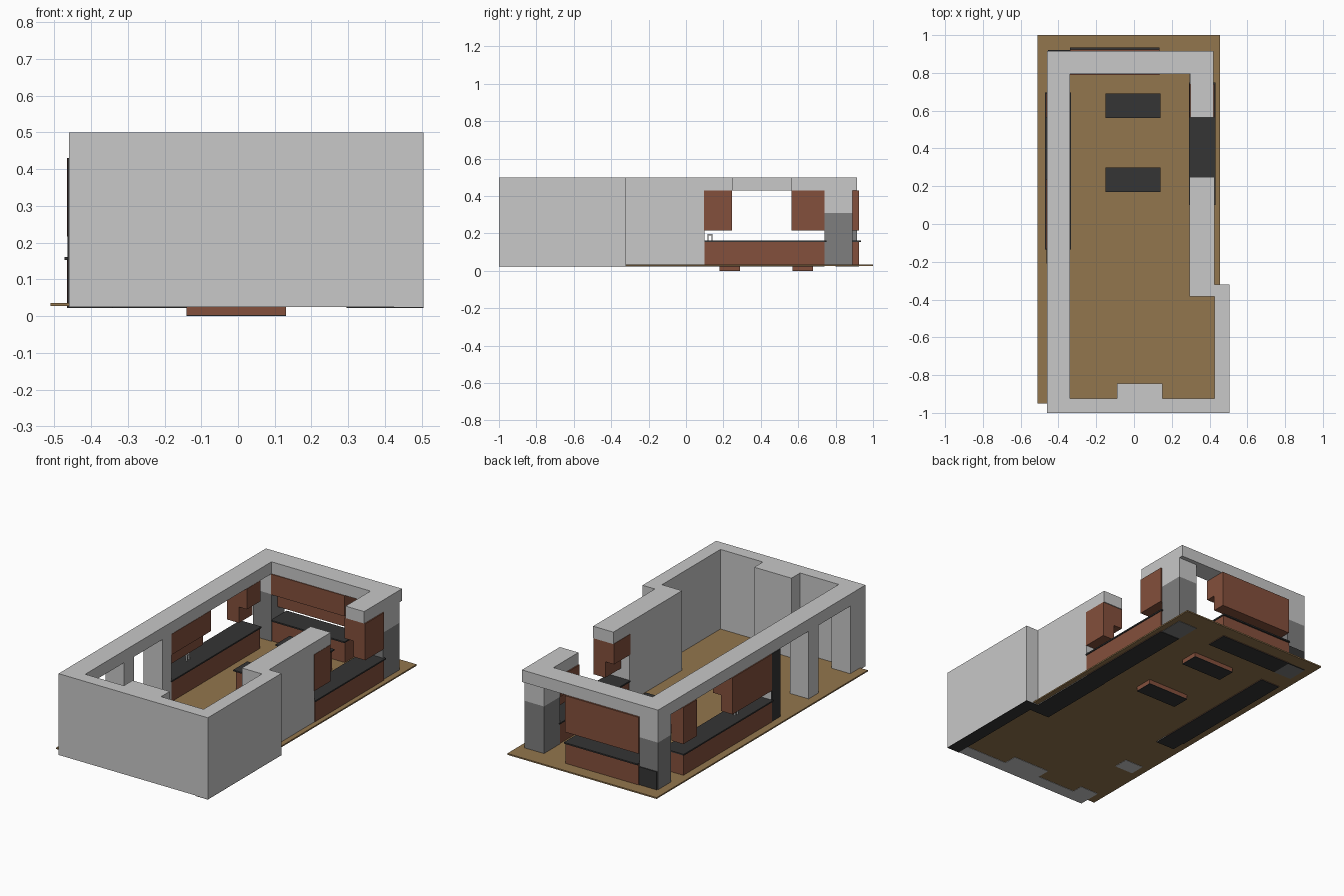
import bpy, bmesh

if "Cube" in bpy.data.objects:
    bpy.data.objects.remove(bpy.data.objects["Cube"])


def material(name, rgb):
    m = bpy.data.materials.new(name)
    m.diffuse_color = (*rgb, 1)
    m.use_nodes = True
    m.node_tree.nodes["Principled BSDF"].inputs["Base Color"].default_value = m.diffuse_color
    return m


WALL = material("light_grey", (0.58, 0.58, 0.58))
STONE = material("mid_grey", (0.21, 0.21, 0.21))
BROWN = material("red_brown", (0.23, 0.08, 0.045))
DARK = material("charcoal", (0.035, 0.035, 0.035))
WOOD = material("floor_tan", (0.29, 0.18, 0.075))


def prism(name, pts, z0, z1, mat):
    """Extrude a plan outline between two heights."""
    bm = bmesh.new()
    face = bm.faces.new([bm.verts.new((x, y, z0)) for x, y in pts])
    out = bmesh.ops.extrude_face_region(bm, geom=[face])
    for v in out["geom"]:
        if isinstance(v, bmesh.types.BMVert):
            v.co.z = z1
    bmesh.ops.recalc_face_normals(bm, faces=bm.faces)
    me = bpy.data.meshes.new(name)
    bm.to_mesh(me)
    bm.free()
    me.materials.append(mat)
    ob = bpy.data.objects.new(name, me)
    bpy.context.collection.objects.link(ob)
    return ob


def box(name, x, y, z, mat):
    return prism(name, [(x[0], y[0]), (x[1], y[0]), (x[1], y[1]), (x[0], y[1])], z[0], z[1], mat)


Z0, ZL, ZT = 0.025, 0.43, 0.5      # wall foot, lintel, wall top
ZM = 0.31                          # cabinet step / corner colour change
XL, XI = -0.46, -0.34              # left wall outer and inner faces

# Floor
box("floor", (-0.51, 0.455), (-0.95, 1.0), (0.027, 0.035), WOOD)

# Wall top ring: one continuous open band above the openings
prism("wall_top_band", [
    (XL, -1), (0.505, -1), (0.505, -0.32), (0.425, -0.32), (0.425, 0.25), (0.295, 0.25),
    (0.295, -0.385), (0.425, -0.385), (0.425, -0.925), (0.15, -0.925), (0.15, -0.845),
    (-0.09, -0.845), (-0.09, -0.925), (XI, -0.925), (XI, 0.795), (0.30, 0.795),
    (0.30, 0.565), (0.42, 0.565), (0.42, 0.915), (XL, 0.915)], ZL, ZT, WALL)

# Solid front and right walls below the band
prism("front_right_wall", [
    (XL, -1), (0.505, -1), (0.505, -0.32), (0.425, -0.32), (0.425, 0.10), (0.295, 0.10),
    (0.295, -0.385), (0.425, -0.385), (0.425, -0.925), (0.15, -0.925), (0.15, -0.845),
    (-0.09, -0.845), (-0.09, -0.925), (XI, -0.925), (XI, -0.86), (XL, -0.86)], Z0, ZL, WALL)

# Left wall pillars
for i, y in enumerate([(-0.565, -0.475), (-0.21, -0.13)]):
    box(f"left_pillar_{i}", (XL, XI), y, (Z0, ZL), WALL)
box("left_pillar_back_plate", (XL - 0.004, XL), (-0.21, -0.13), (Z0, ZL), DARK)

# Back corner pillars, dark below and light above
for side, x, y in [("left", (XL, XI), (0.795, 0.915)), ("right", (0.295, 0.42), (0.74, 0.89))]:
    box(f"{side}_corner_lower", x, y, (Z0, ZM), STONE)
    box(f"{side}_corner_upper", x, y, (ZM, ZL), WALL)
box("corner_back_plate", (-0.455, XI), (0.915, 0.921), (Z0, 0.14), DARK)

# Base counters with dark worktops and plinths
counters = {
    "left": ((-0.466, -0.34), (-0.13, 0.69), (-0.472, -0.334), (-0.135, 0.695)),
    "right": ((0.298, 0.427), (0.10, 0.74), (0.29, 0.432), (0.10, 0.75)),
    "back": ((-0.34, 0.13), (0.80, 0.925), (-0.34, 0.135), (0.79, 0.935)),
}
for n, (x, y, tx, ty) in counters.items():
    box(f"{n}_counter", x, y, (Z0, 0.153), BROWN)
    box(f"{n}_worktop", tx, ty, (0.153, 0.161), DARK)
    box(f"{n}_plinth", x, y, (0.022, Z0), DARK)
box("right_wall_plinth", (0.295, 0.425), (-0.385, 0.10), (0.022, Z0), DARK)
box("front_side_plinth", (0.425, 0.505), (-1.0, -0.32), (0.022, Z0), DARK)
box("left_pillar_plinth", (XL, XI), (-0.21, -0.13), (0.022, Z0), DARK)

# Islands
for i, y in enumerate([(0.18, 0.29), (0.57, 0.68)]):
    box(f"island_{i}", (-0.14, 0.13), y, (0.003, 0.15), BROWN)
    box(f"island_top_{i}", (-0.15, 0.14), (y[0] - 0.01, y[1] + 0.01), (0.15, 0.158), DARK)
    box(f"island_plinth_{i}", (-0.14, 0.13), y, (0.0, 0.003), DARK)

# Wall cabinets: deep upper half, shallow lower half set towards the outside
for i, y in enumerate([(-0.13, 0.235), (0.565, 0.69)]):
    box(f"left_cabinet_upper_{i}", (-0.466, -0.338), y, (ZM, ZL), BROWN)
    box(f"left_cabinet_lower_{i}", (-0.466, -0.39), y, (0.217, ZM), BROWN)
for i, y in enumerate([(0.095, 0.245), (0.565, 0.74)]):
    box(f"right_cabinet_upper_{i}", (0.293, 0.427), y, (ZM, ZL), BROWN)
    box(f"right_cabinet_lower_{i}", (0.35, 0.427), y, (0.217, ZM), BROWN)
box("back_cabinet_upper", (-0.34, 0.135), (0.79, 0.925), (ZM, ZL), BROWN)
box("back_cabinet_lower", (-0.34, 0.135), (0.85, 0.925), (0.217, ZM), BROWN)

# Small tap on the left worktop
for i, y in enumerate([(0.115, 0.121), (0.136, 0.142)]):
    box(f"tap_post_{i}", (-0.42, -0.41), y, (0.161, 0.19), WALL)
box("tap_bar", (-0.42, -0.41), (0.115, 0.142), (0.19, 0.197), WALL)
